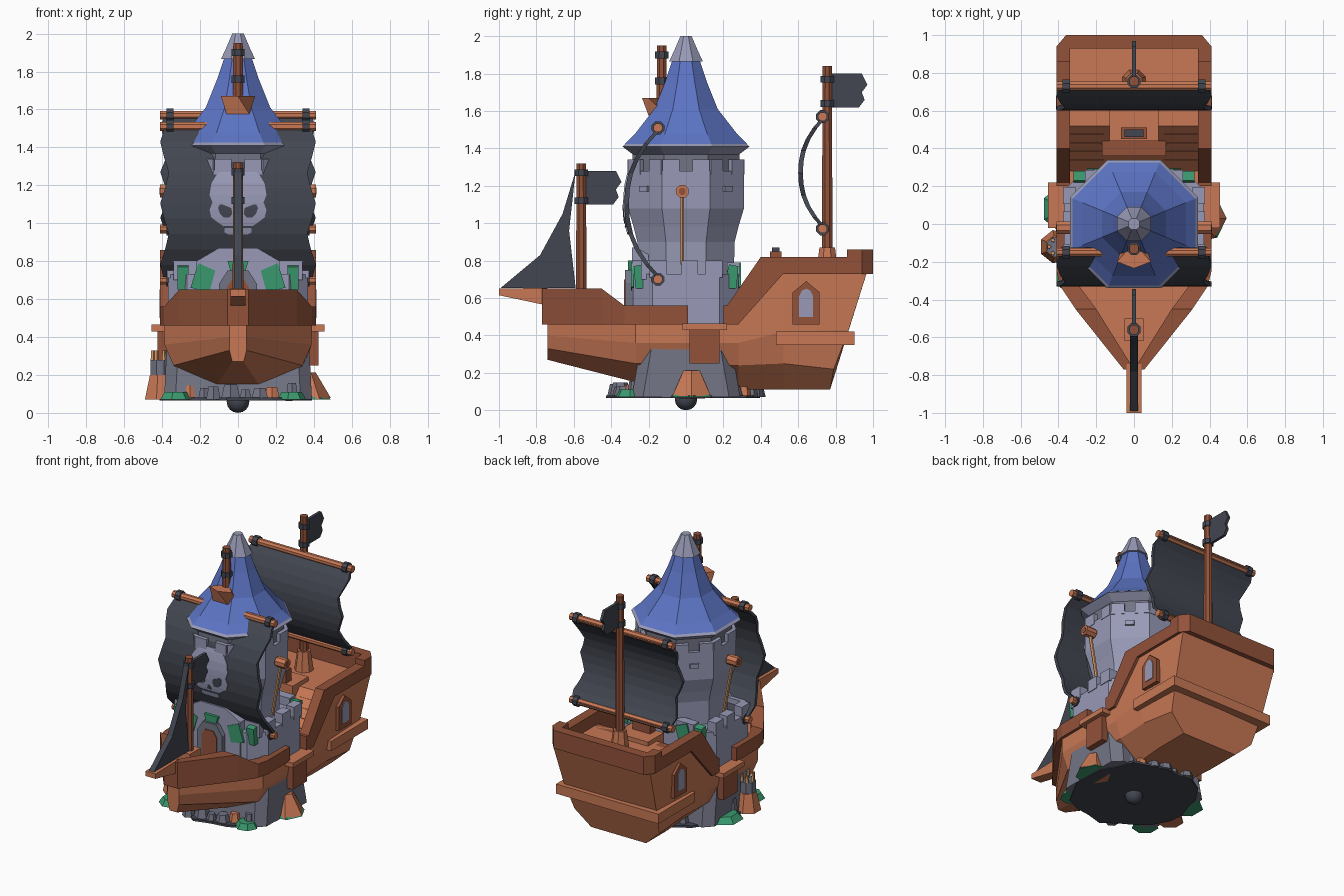
import bpy, bmesh, math, random
from mathutils import Vector

if "Cube" in bpy.data.objects:
    bpy.data.objects.remove(bpy.data.objects["Cube"])
random.seed(4)

def mat(name, r, g, b):
    m = bpy.data.materials.new(name)
    m.diffuse_color = [((c / 255 + .055) / 1.055) ** 2.4 for c in (r, g, b)] + [1]
    m.use_nodes = True
    m.node_tree.nodes["Principled BSDF"].inputs["Base Color"].default_value = m.diffuse_color
    return m

ORANGE = mat("orange_wood", 200, 120, 85)
BROWN = mat("brown_wood", 146, 82, 58)
TAN = mat("pale_wood", 214, 154, 104)
DARK = mat("charcoal", 66, 70, 80)
STONE = mat("light_stone", 152, 154, 182)
GREY = mat("dark_stone", 114, 116, 132)
GREEN = mat("green", 58, 152, 110)
BLUE = mat("blue_roof", 92, 116, 196)

def mesh(name, verts, faces, m):
    me = bpy.data.meshes.new(name)
    me.from_pydata([tuple(v) for v in verts], [], faces)
    bm = bmesh.new(); bm.from_mesh(me)
    bmesh.ops.recalc_face_normals(bm, faces=bm.faces)
    bm.to_mesh(me); bm.free()
    me.materials.append(m)
    o = bpy.data.objects.new(name, me)
    bpy.context.collection.objects.link(o)
    return o

def loft(name, rings, m):
    n = len(rings[0])
    faces = [[i * n + j, i * n + (j + 1) % n, (i + 1) * n + (j + 1) % n, (i + 1) * n + j]
             for i in range(len(rings) - 1) for j in range(n)]
    faces += [list(range(n)), list(range((len(rings) - 1) * n, len(rings) * n))]
    return mesh(name, [v for r in rings for v in r], faces, m)

def prism(name, pts, axis, a, b, m):
    put = {'x': lambda p, d: (d, p[0], p[1]), 'y': lambda p, d: (p[0], d, p[1]),
           'z': lambda p, d: (p[0], p[1], d)}[axis]
    return loft(name, [[put(p, a) for p in pts], [put(p, b) for p in pts]], m)

def box(name, x0, x1, y0, y1, z0, z1, m):
    return prism(name, [(x0, y0), (x1, y0), (x1, y1), (x0, y1)], 'z', z0, z1, m)

def rod(name, p0, p1, r0, r1, m, n=8):
    p0, p1 = Vector(p0), Vector(p1)
    q = (p1 - p0).to_track_quat('Z', 'Y')
    def ring(p, r):
        return [p + q @ Vector((r * math.cos((k + .5) * math.tau / n), r * math.sin((k + .5) * math.tau / n), 0)) for k in range(n)]
    return loft(name, [ring(p0, r0), ring(p1, r1)], m)

def octo(name, profile, m):
    c = math.cos(math.pi / 8)
    return loft(name, [[(a / c * math.cos((k + .5) * math.pi / 4), a / c * math.sin((k + .5) * math.pi / 4), z)
                        for k in range(8)] for a, z in profile], m)

def chamfer(x, y, c, z):
    q = [(x, y - c), (x - c, y), (c - x, y), (-x, y - c), (-x, c - y), (c - x, -y), (x - c, -y), (x, c - y)]
    return [(a, b, z) for a, b in q]

# Rocky base
disc = [((.40 + random.uniform(-.03, .03)) * math.cos(k * math.tau / 22),
         (.41 + random.uniform(-.03, .03)) * math.sin(k * math.tau / 22)) for k in range(22)]
prism("base_disc", disc, 'z', .065, .08, DARK)
bpy.ops.mesh.primitive_uv_sphere_add(segments=12, ring_count=8, radius=.06, location=(0, 0, .06))
ball = bpy.context.object
ball.name = "base_ball"
ball.data.materials.append(DARK)
bpy.ops.object.shade_smooth()
for k in range(26):
    a = k * math.tau / 26
    d, r, h = random.uniform(.33, .4), random.uniform(.035, .06), random.uniform(.05, .12)
    p = (d * math.cos(a) * .95, d * math.sin(a) * 1.05)
    rod("rock", (*p, .07), (*p, .07 + h), r, r * .65, ORANGE if k % 6 == 4 else GREY, 6)
for x, y, r in ((.36, .03, .13), (-.36, .08, .13), (-.33, -.28, .09), (.28, -.3, .08)):
    rod("moss_mound", (x, y, .07), (x, y, .11), r, r * .7, GREEN, 7)
rod("orange_mound", (.37, .03, .07), (.36, .03, .21), .12, .05, ORANGE, 6)
rod("stump_foot", (-.41, -.12, .07), (-.41, -.12, .2), .09, .06, ORANGE, 7)
rod("stump_pillar", (-.41, -.12, .19), (-.41, -.12, .28), .055, .055, GREY)
for k in range(6):
    x, y = -.41 + .04 * math.cos(k * math.tau / 6), -.12 + .04 * math.sin(k * math.tau / 6)
    rod("stump_peg", (x, y, .27), (x, y, .33), .013, .011, TAN, 5)

# Keep below and through the ship
loft("keep_foot", [chamfer(.39, .29, .06, .07), chamfer(.375, .24, .06, .36)], GREY)
loft("keep_wall", [chamfer(.37, .28, .1, .36), chamfer(.37, .28, .1, .73)], STONE)
for s in (1, -1):
    for y in (-.15, .02, .15):
        box("keep_merlon", s * .31, s * .375, y - .045, y + .045, .71, .8, STONE)
    box("back_merlon", s * .12, s * .26, .22, .285, .71, .79, STONE)
    box("front_merlon", s * .2, s * .34, -.24, -.18, .7, .8, STONE)
    for sy in (1, -1):
        prism("green_banner", [(s * .15, .64), (s * .25, .66), (s * .21, .79), (s * .12, .75)], 'y', sy * .27, sy * .295, GREEN)
        prism("green_side_banner", [(sy * .2, .65), (sy * .27, .65), (sy * .28, .77), (sy * .23, .78)], 'x', s * .26, s * .32, GREEN)
prism("front_gable", [(-.22, .46), (.22, .46), (.22, .8), (.1, .87), (-.1, .87), (-.22, .8)], 'y', -.29, -.2, STONE)
def arch(w, z0, z1):
    return [(-w, z0), (w, z0), (w, z1 - w * .7), (w * .55, z1), (-w * .55, z1), (-w, z1 - w * .7)]
prism("door_frame", arch(.1, .46, .75), 'y', -.325, -.28, GREY)
prism("door", arch(.06, .46, .7), 'y', -.332, -.3, BROWN)
prism("door_green", [(-.04, .75), (.04, .75), (.055, .8), (-.055, .8)], 'y', -.31, -.28, GREEN)

# Upper tower
octo("tower", [(.25, .5), (.26, .9), (.28, .98), (.31, 1.08), (.31, 1.28)], STONE)
octo("tower_neck", [(.285, 1.27), (.285, 1.38)], GREY)
for k in range(8):
    a = k * math.pi / 4
    c, n = Vector((math.cos(a), math.sin(a))), Vector((-math.sin(a), math.cos(a)))
    for t in (-.08, .08):
        q = [c * .27 + n * (t - .045), c * .313 + n * (t - .045), c * .313 + n * (t + .045), c * .27 + n * (t + .045)]
        prism("tower_merlon", q, 'z', 1.26, 1.34, STONE)
    q = [c * .25 + n * -.03, c * .325 + n * -.03, c * .325 + n * .03, c * .25 + n * .03]
    if k % 2:
        prism("tower_brick", q, 'z', 1.17, 1.2, STONE)
octo("roof_trim", [(.26, 1.35), (.34, 1.41), (.28, 1.465)], STONE)
octo("roof", [(.325, 1.425), (.275, 1.475), (.17, 1.61), (.11, 1.76), (.07, 1.88)], BLUE)
octo("roof_cap", [(.09, 1.865), (.06, 1.93), (.03, 2.0)], STONE)

# Side torches
for s in (1, -1):
    rod("torch_rod", (s * .29, -.02, .78), (s * .36, -.02, 1.16), .012, .012, TAN, 6)
    rod("torch_head", (s * .33, -.02, 1.17), (s * .41, -.02, 1.17), .036, .036, ORANGE)
    rod("torch_hole", (s * .41, -.02, 1.17), (s * .414, -.02, 1.17), .02, .02, BROWN)

# Hull
def station(y, *p):
    h = [(q[0], q[2] if len(q) > 2 else y, q[1]) for q in p]
    return h + [(-x, b, z) for x, b, z in reversed(h)]
loft("hull", [station(-.74, (.045, .46), (.045, .4), (.045, .33), (.03, .27)),
              station(-.27, (.39, .46), (.388, .36), (.34, .25), (.11, .15)),
              station(.28, (.39, .46), (.388, .36), (.35, .24), (.2, .11)),
              station(.52, (.39, .73), (.385, .42), (.35, .25), (.22, .11)),
              station(.9, (.39, .73, .965), (.37, .43, .87), (.34, .22, .79), (.22, .11, .77))], ORANGE)
box("stern_ledge", -.41, .41, .48, .9, .35, .42, ORANGE)
# Bulwark rails: y, outer x, inner x, bottom, top
front = [(-.77, .055, 0, .46, .65), (-.45, .31, .2, .46, .65), (-.33, .39, .29, .46, .56),
         (-.25, .41, .34, .46, .56), (.01, .41, .35, .46, .56)]
back = [(.2, .41, .34, .46, .56), (.22, .41, .34, .46, .56), (.28, .41, .34, .46, .647), (.4, .41, .34, .595, .82),
        (.52, .41, .34, .73, .82), (.9, .41, .34, .73, .82)]
for s in (1, -1):
    for part in (front, back):
        loft("rail", [[(s * a, y, z0), (s * a, y, z1), (s * b, y, z1), (s * b, y, z0)] for y, a, b, z0, z1 in part], BROWN)
    prism("stern_rail_corner", [(s * .41, .86), (s * .41, .94), (s * .36, 1), (s * .3, 1), (s * .3, .93), (s * .34, .93), (s * .34, .86)],
          'z', .73, .86, BROWN)
    box("side_plaque", s * .37, s * .425, .02, .18, .25, .44, BROWN)
    box("side_step", s * .36, s * .455, -.02, .22, .43, .465, ORANGE)
    # Stern windows
    w = [(.57, .46), (.715, .46), (.715, .63), (.643, .69), (.57, .63)]
    prism("window_frame", w, 'x', s * .36, s * .408, BROWN)
    prism("window_pane", [(.605, .5), (.68, .5), (.68, .61), (.665, .64), (.643, .65), (.62, .64), (.605, .61)], 'x', s * .4, s * .413, STONE)
    # Stairs
    for i in range(5):
        box("stair", s * .16, s * .35, .34 + i * .045, .58, .46, .53 + i * .05, BROWN)
box("stern_rail", -.31, .31, .93, 1.0, .73, .86, BROWN)
box("stair_landing", -.17, .17, .36, .5, .46, .64, BROWN)
box("stern_cabin", -.13, .13, .44, .62, .46, .76, ORANGE)
box("hatch", -.07, .07, .45, .51, .75, .85, BROWN)
box("hatch_top", -.05, .05, .46, .5, .85, .87, DARK)
prism("bowsprit", [(-1, .615), (-1, .65), (-.74, .655), (-.74, .56)], 'x', -.04, .04, ORANGE)

# Masts with bands and flags
def mast(name, y, z0, z1, bands, flag):
    rod(name, (0, y, z0), (0, y, z1), .031, .027, BROWN)
    for z in bands:
        rod(name + "_band", (0, y, z - .018), (0, y, z + .018), .038, .038, DARK)
    if flag:
        f = [(.02, 0), (.17, .0), (.2, .04), (.185, .08), (.215, .12), (.185, .18), (.02, .18)]
        prism(name + "_flag", [(y + a, flag + b) for a, b in f], 'x', -.01, .01, DARK)
mast("bow_mast", -.56, .6, 1.32, (1.12, 1.27), 1.1)
mast("stern_mast", .755, .73, 1.84, (1.64, 1.77), 1.62)
mast("roof_mast", -.13, 1.5, 1.95, (1.76, 1.9), None)
rod("stern_mast_foot", (0, .755, .73), (0, .755, .87), .065, .045, ORANGE)
box("bow_mast_foot", -.05, .05, -.62, -.5, .46, .65, ORANGE)
loft("crow_nest", [[(-.06, -.2, 1.575), (.06, -.2, 1.575), (.06, -.1, 1.575), (-.06, -.1, 1.575)],
                   [(-.09, -.2, 1.67), (0, -.235, 1.67), (.09, -.2, 1.67), (0, -.1, 1.67)]], ORANGE)
prism("jib_sail", [(-.59, 1.28), (-.66, 1.05), (-.78, .83), (-.99, .655), (-.59, .655), (-.625, .96)], 'x', -.02, .02, DARK)

# Square sails
def bulge(z, y0, zt, zb, d):
    t = abs((2 * z - zt - zb) / (zt - zb))
    return y0 - d * (1 - t ** 2.3)
def sail(name, y0, zt, zb, d):
    rings = []
    for i in range(11):
        z = zt + (zb - zt) * i / 10
        y, w = bulge(z, y0, zt, zb, d), (.385, .41, .39, .365)[i % 4]
        rings.append([(-w, y, z), (w, y, z), (w, y + .025, z), (-w, y + .025, z)])
    loft(name, rings, DARK)
    for z in (zt, zb):
        rod(name + "_yard", (-.41, y0, z), (.41, y0, z), .025, .025, ORANGE)
        for s in (1, -1):
            rod(name + "_ring", (s * .34, y0, z), (s * .378, y0, z), .037, .037, DARK)
F = (-.15, 1.51, .7, .18)
sail("front_sail", *F)
sail("stern_sail", .73, 1.57, .97, .13)

# Skull emblem on the front sail: rows of z and left/right edge
def emblem(name, rows, off, m):
    loft(name, [[(a, bulge(z, *F) - off, z), (b, bulge(z, *F) - off, z), (b, bulge(z, *F) + .003, z),
                 (a, bulge(z, *F) + .003, z)] for z, a, b in rows], m)
emblem("skull", [(z, -w, w) for z, w in ((1.29, .06), (1.26, .11), (1.21, .14), (1.15, .15), (1.11, .135), (1.07, .15),
                                         (1.03, .14), (1.0, .1), (.98, .07), (.95, .07), (.94, .05))], .006, STONE)
for s in (1, -1):
    emblem("skull_eye", [(1.1, s * .085, s * .095), (1.08, s * .035, s * .105), (1.05, s * .03, s * .095), (1.03, s * .045, s * .075)], .009, DARK)
emblem("skull_nose", [(1.03, -.005, .005), (1.0, -.018, .018)], .009, DARK)
emblem("skull_mouth", [(.985, -.07, .07), (.975, -.07, .07)], .009, DARK)
